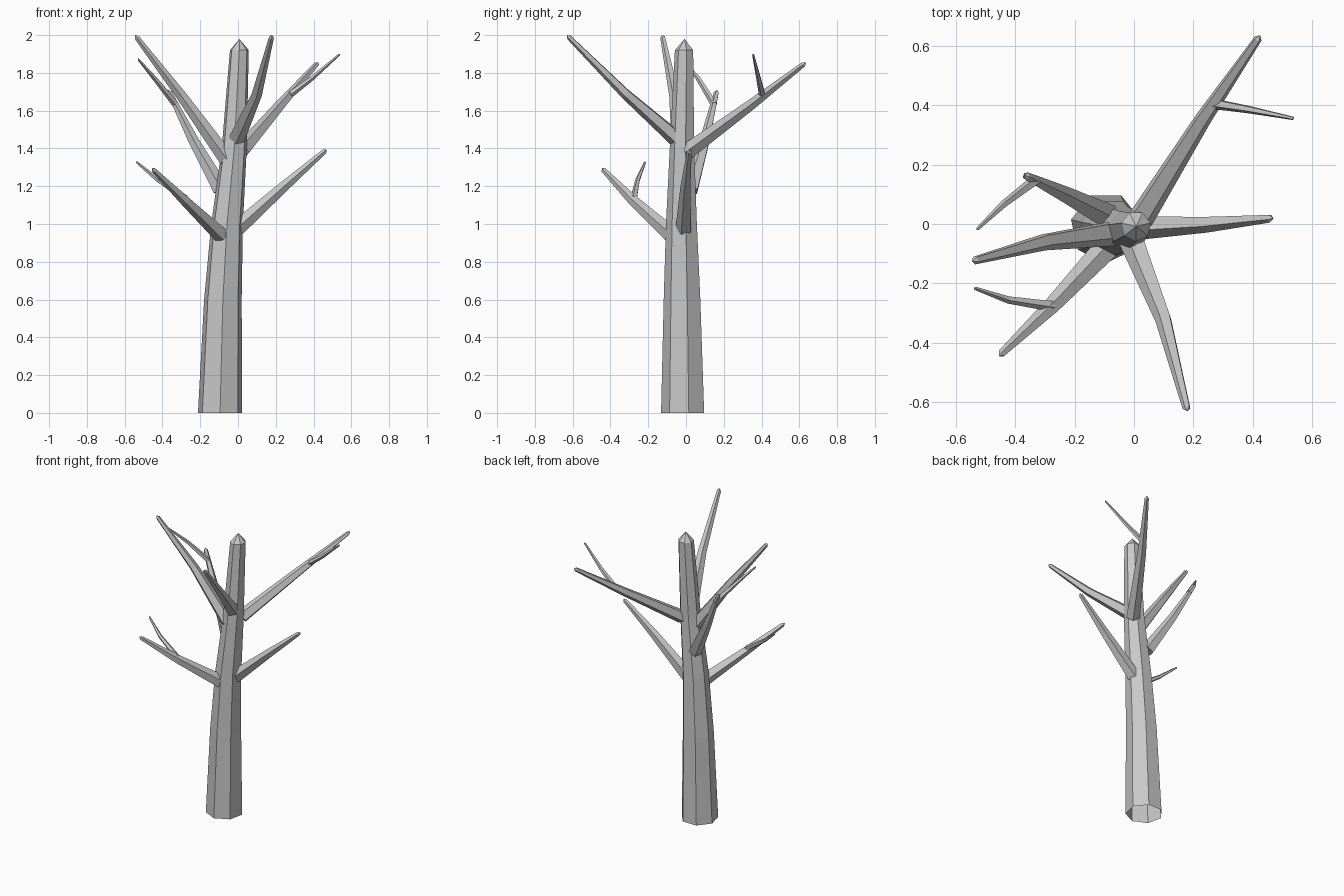
import bpy, bmesh
from math import cos, sin, pi
from mathutils import Vector, Quaternion

cube = bpy.data.objects.get("Cube")
if cube:
    bpy.data.objects.remove(cube)

bark = bpy.data.materials.new("grey_bark")
bark.use_nodes = True
colour = (0.58, 0.58, 0.58, 1)
bark.diffuse_color = colour
bark.node_tree.nodes["Principled BSDF"].inputs["Base Color"].default_value = colour
UP = Vector((0, 0, 1))


def limb(name, points, radii, sides, tip_length, level=False, cap=True):
    """Faceted tapering tube through the points, closed by a small pointed tip."""
    pts = [Vector(p) for p in points]
    bm = bmesh.new()
    rings = []
    for i, (p, r) in enumerate(zip(pts, radii)):
        along = (pts[min(i + 1, len(pts) - 1)] - pts[max(i - 1, 0)]).normalized()
        turn = Quaternion() if level else UP.rotation_difference(along)
        angles = [2 * pi * k / sides - pi / 2 for k in range(sides)]
        rings.append([bm.verts.new(p + turn @ Vector((r * cos(a), r * sin(a), 0)))
                      for a in angles])
    for low, high in zip(rings, rings[1:]):
        for k in range(sides):
            n = (k + 1) % sides
            bm.faces.new((low[k], low[n], high[n], high[k]))
    end = UP if level else (pts[-1] - pts[-2]).normalized()
    apex = bm.verts.new(pts[-1] + end * tip_length)
    for k in range(sides):
        bm.faces.new((rings[-1][k], rings[-1][(k + 1) % sides], apex))
    if cap:
        bm.faces.new(rings[0][::-1])
    mesh = bpy.data.meshes.new(name)
    bm.to_mesh(mesh)
    bm.free()
    mesh.materials.append(bark)
    obj = bpy.data.objects.new(name, mesh)
    bpy.context.collection.objects.link(obj)


def branch(name, start, middle, tip, radii=(0.045, 0.029, 0.014)):
    """Branch rooted slightly inside its parent, with the pointed end at tip."""
    a, b, c = Vector(start), Vector(middle), Vector(tip)
    a -= (b - a).normalized() * radii[0] * 0.5
    point = radii[2] * 1.2
    c -= (c - b).normalized() * point
    limb(name, (a, b, c), radii, 5, point)


# Trunk, open underneath
limb("trunk",
     [(-0.095, -0.012, 0), (-0.08, -0.016, 0.6), (-0.058, -0.02, 1.0),
      (-0.02, -0.018, 1.4), (0.007, -0.008, 1.92)],
     [0.12, 0.102, 0.086, 0.068, 0.051], 7, 0.06, level=True, cap=False)

# Main branches
branch("front_branch", (0.0, -0.07, 1.47), (0.1, -0.32, 1.69), (0.18, -0.63, 2.0))
branch("back_left_branch", (0.03, 0.03, 1.40), (0.23, 0.35, 1.635), (0.425, 0.635, 1.855))
branch("left_branch", (0.01, -0.01, 0.99), (0.245, 0.0, 1.20), (0.47, 0.02, 1.395))
branch("upper_right_branch", (-0.07, -0.03, 1.36), (-0.30, -0.06, 1.68), (-0.545, -0.125, 2.0))
branch("back_right_branch", (-0.10, 0.03, 1.20), (-0.235, 0.10, 1.44), (-0.37, 0.165, 1.71))
branch("front_right_branch", (-0.10, -0.09, 0.955), (-0.28, -0.28, 1.125), (-0.455, -0.445, 1.295))

# Thin twigs growing from three of the branches
thin = (0.019, 0.013, 0.006)
branch("back_left_twig", (0.27, 0.405, 1.68), (0.39, 0.385, 1.77), (0.54, 0.355, 1.90), thin)
branch("back_right_twig", (-0.335, 0.145, 1.64), (-0.44, 0.065, 1.77), (-0.53, -0.02, 1.875), thin)
branch("front_right_twig", (-0.285, -0.275, 1.14), (-0.425, -0.255, 1.235), (-0.54, -0.215, 1.33), thin)
